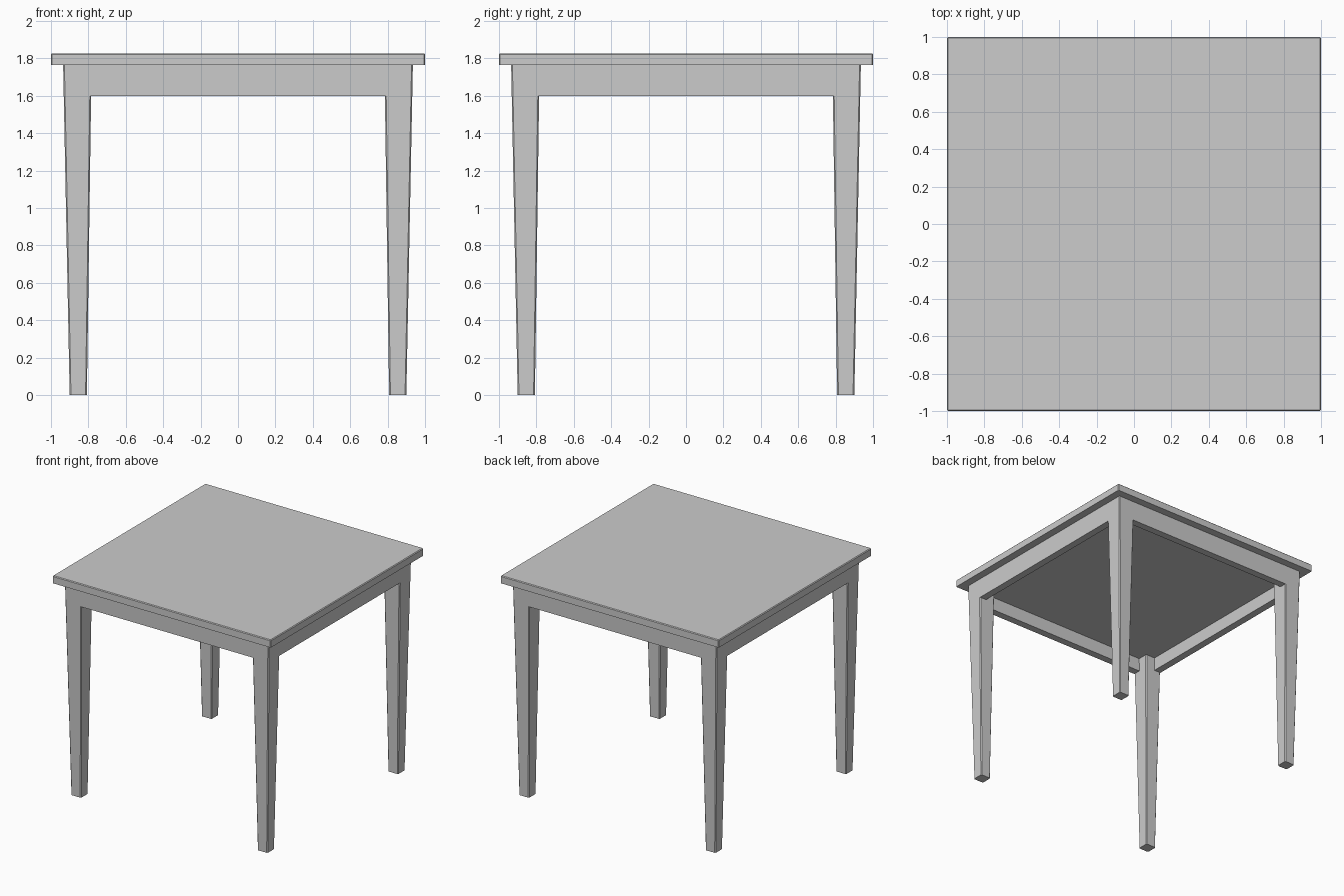
import bpy
import bmesh
from math import pi
from mathutils import Matrix

cube = bpy.data.objects.get("Cube")
if cube:
    bpy.data.objects.remove(cube, do_unlink=True)

# Single painted finish
grey = bpy.data.materials.new("light_grey")
grey.use_nodes = True
grey.diffuse_color = (0.604, 0.604, 0.604, 1)
grey.node_tree.nodes["Principled BSDF"].inputs["Base Color"].default_value = (0.604, 0.604, 0.604, 1)

HEIGHT = 1.827
UNDERSIDE = 1.765
CEILING = 1.712
APRON_LOW = 1.6
FOOT_OUT, FOOT_IN = 0.9, 0.808
HEAD_OUT, HEAD_IN = 0.935, 0.783
RAIL_IN, RAIL_END = 0.87, 0.81


def tapered_box(name, low, high, z0, z1, turn=0, bevel=0, pick=None):
    """Box between two rectangles (x0, x1, y0, y1) at heights z0 and z1."""
    bm = bmesh.new()
    rings = []
    for (x0, x1, y0, y1), z in ((low, z0), (high, z1)):
        corners = ((x0, y0), (x1, y0), (x1, y1), (x0, y1))
        rings.append([bm.verts.new((x, y, z)) for x, y in corners])
    bottom, top = rings
    bm.faces.new(bottom[::-1])
    bm.faces.new(top)
    for i in range(4):
        j = (i + 1) % 4
        bm.faces.new((bottom[i], bottom[j], top[j], top[i]))
    if bevel:
        edges = [e for e in bm.edges if pick(e)]
        bmesh.ops.bevel(bm, geom=edges, offset=bevel, segments=1, affect='EDGES')
    bm.transform(Matrix.Rotation(turn, 4, 'Z'))
    bmesh.ops.recalc_face_normals(bm, faces=bm.faces[:])
    mesh = bpy.data.meshes.new(name)
    bm.to_mesh(mesh)
    bm.free()
    mesh.materials.append(grey)
    obj = bpy.data.objects.new(name, mesh)
    bpy.context.collection.objects.link(obj)


def upright(edge):
    return abs(edge.verts[0].co.z - edge.verts[1].co.z) > 1


def above_underside(edge):
    return max(v.co.z for v in edge.verts) > UNDERSIDE + 0.01


# Square top with eased upper and corner edges
slab = (-1, 1, -1, 1)
tapered_box("table_top", slab, slab, UNDERSIDE, HEIGHT, 0, 0.006, above_underside)

# Panel under the top, enclosed by the apron
inner = (-0.9, 0.9, -0.9, 0.9)
tapered_box("under_panel", inner, inner, CEILING, UNDERSIDE)

# Rail faces follow the slope of the legs
rail_foot = HEAD_OUT - (HEAD_OUT - FOOT_OUT) * (1 - APRON_LOW / UNDERSIDE)

sides = ("front", "left", "back", "right")
corners = ("front_left", "back_left", "back_right", "front_right")
for i in range(4):
    turn = i * pi / 2
    # Tapered leg at each corner
    tapered_box(corners[i] + "_leg",
                (FOOT_IN, FOOT_OUT, -FOOT_OUT, -FOOT_IN),
                (HEAD_IN, HEAD_OUT, -HEAD_OUT, -HEAD_IN),
                0, UNDERSIDE, turn, 0.007, upright)
    # Apron rail between neighbouring legs
    tapered_box(sides[i] + "_apron",
                (-RAIL_END, RAIL_END, -rail_foot, -RAIL_IN),
                (-RAIL_END, RAIL_END, -HEAD_OUT, -RAIL_IN),
                APRON_LOW, UNDERSIDE, turn)
